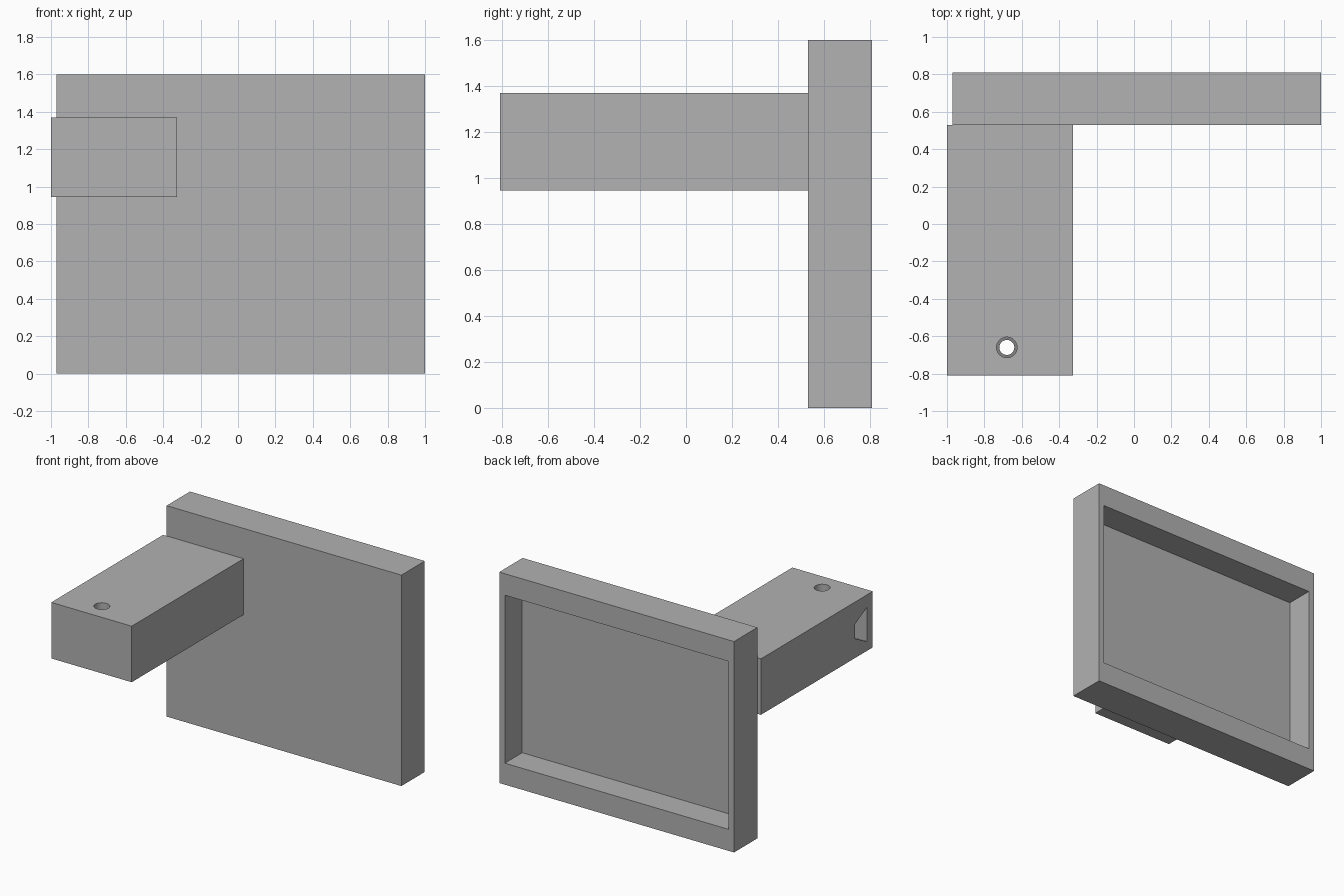
import bpy
import bmesh

if "Cube" in bpy.data.objects:
    bpy.data.objects.remove(bpy.data.objects["Cube"], do_unlink=True)

grey = bpy.data.materials.new("plain grey")
grey.use_nodes = True
colour = (0.445, 0.445, 0.445, 1)
grey.diffuse_color = colour
grey.node_tree.nodes["Principled BSDF"].inputs["Base Color"].default_value = colour


def add_object(name, bm):
    bmesh.ops.recalc_face_normals(bm, faces=bm.faces[:])
    mesh = bpy.data.meshes.new(name)
    bm.to_mesh(mesh)
    bm.free()
    mesh.materials.append(grey)
    obj = bpy.data.objects.new(name, mesh)
    bpy.context.collection.objects.link(obj)
    return obj


def box(name, low, high):
    bm = bmesh.new()
    bmesh.ops.create_cube(bm, size=1)
    for v in bm.verts:
        v.co = [(a + b) / 2 + c * (b - a) for a, b, c in zip(low, high, v.co)]
    return add_object(name, bm)


def upright_cylinder(name, x, y, radius, z0, z1):
    bm = bmesh.new()
    bmesh.ops.create_cone(bm, cap_ends=True, segments=48, radius1=radius,
                          radius2=radius, depth=z1 - z0)
    bmesh.ops.translate(bm, verts=bm.verts[:], vec=(x, y, (z0 + z1) / 2))
    return add_object(name, bm)


def side_prism(name, profile, x0, x1):
    bm = bmesh.new()
    face = bm.faces.new([bm.verts.new((x0, y, z)) for y, z in profile])
    new = bmesh.ops.extrude_face_region(bm, geom=[face])["geom"]
    bmesh.ops.translate(bm, vec=(x1 - x0, 0, 0),
                        verts=[g for g in new if isinstance(g, bmesh.types.BMVert)])
    return add_object(name, bm)


def cut(target, cutter):
    cutter.hide_render = True
    mod = target.modifiers.new("cut", 'BOOLEAN')
    mod.operation = 'DIFFERENCE'
    mod.solver = 'EXACT'
    mod.object = cutter
    bpy.context.view_layer.objects.active = target
    bpy.ops.object.modifier_apply(modifier=mod.name)
    bpy.data.objects.remove(cutter, do_unlink=True)


# Upright panel with a shallow tray open to the back
panel = box("back_panel", (-0.97, 0.53, 0), (1, 0.81, 1.6))
cut(panel, box("tray_cutter", (-0.923, 0.602, 0.163), (0.953, 0.9, 1.437)))

# Arm reaching forward from the panel
arm = box("support_arm", (-1, -0.81, 0.945), (-0.325, 0.53, 1.37))

# Tapered slot in the side of the arm, reaching past the screw hole
slot = [(-0.74, 1.016), (-0.595, 1.093), (-0.595, 1.2), (-0.74, 1.275)]
cut(arm, side_prism("slot_cutter", slot, -1.1, -0.56))

# Stepped vertical screw hole
cut(arm, upright_cylinder("wide_hole_cutter", -0.68, -0.66, 0.055, 1.14, 1.5))
cut(arm, upright_cylinder("narrow_hole_cutter", -0.68, -0.66, 0.04, 0.8, 1.45))

# Smooth hole walls, sharp box edges
for obj in (panel, arm):
    bpy.ops.object.select_all(action='DESELECT')
    obj.select_set(True)
    bpy.context.view_layer.objects.active = obj
    bpy.ops.object.shade_smooth_by_angle()
